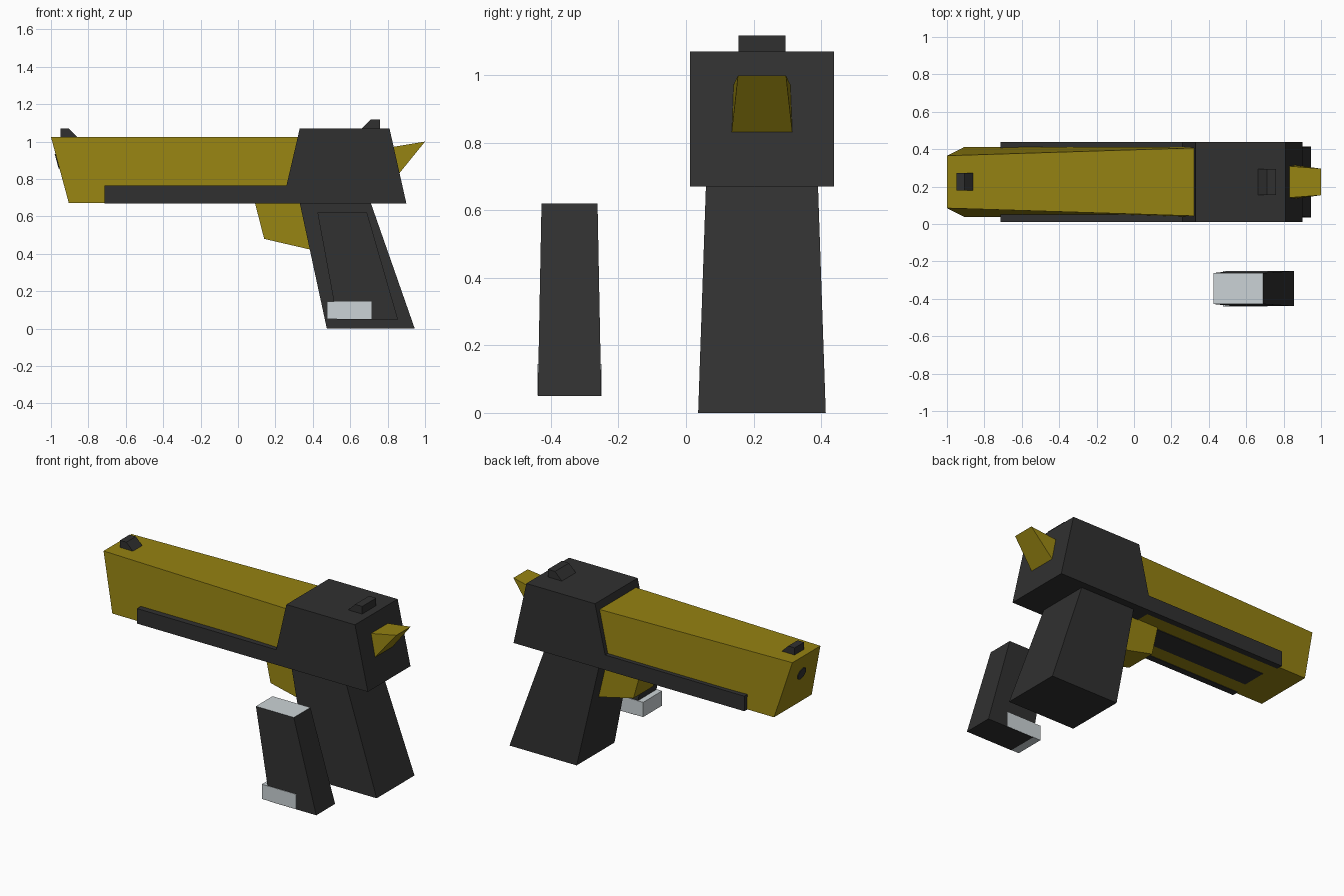
import bpy, bmesh, math
from mathutils import Matrix, Vector

if "Cube" in bpy.data.objects:
    bpy.data.objects.remove(bpy.data.objects["Cube"])


def material(name, rgb):
    m = bpy.data.materials.new(name)
    m.diffuse_color = (*rgb, 1)
    m.use_nodes = True
    m.node_tree.nodes["Principled BSDF"].inputs["Base Color"].default_value = m.diffuse_color
    return m


GOLD = material("dull gold", (0.30, 0.225, 0.006))
DARK = material("charcoal", (0.030, 0.030, 0.030))
PALE = material("pale grey", (0.60, 0.65, 0.67))
GUN_Y, MAG_Y = 0.225, -0.345


def finish(name, bm, *mats):
    bmesh.ops.recalc_face_normals(bm, faces=bm.faces)
    mesh = bpy.data.meshes.new(name)
    bm.to_mesh(mesh)
    bm.free()
    for m in mats:
        mesh.materials.append(m)
    ob = bpy.data.objects.new(name, mesh)
    bpy.context.collection.objects.link(ob)
    return ob


def slab(name, profile, half, mat, y=GUN_Y):
    """Side profile of (x, z) points, widened in y by one half width or one per point."""
    if not isinstance(half, (list, tuple)):
        half = [half] * len(profile)
    bm = bmesh.new()
    left = [bm.verts.new((x, y - h, z)) for (x, z), h in zip(profile, half)]
    right = [bm.verts.new((x, y + h, z)) for (x, z), h in zip(profile, half)]
    bm.faces.new(left)
    bm.faces.new(right[::-1])
    n = len(profile)
    for i in range(n):
        j = (i + 1) % n
        bm.faces.new((left[i], right[i], right[j], left[j]))
    return finish(name, bm, mat)


def rect(x0, x1, z0, z1):
    return [(x0, z0), (x1, z0), (x1, z1), (x0, z1)]


# Slide and rear housing
slab("slide", [(-1, 1.025), (0.33, 1.025), (0.33, 0.673), (-0.905, 0.673)],
     [0.14, 0.182, 0.188, 0.188], GOLD)
slab("rear_housing", [(0.33, 1.07), (0.81, 1.07), (0.90, 0.67), (0.237, 0.67)], 0.213, DARK)

# Side rails and the strip beneath the slide
for side, label in ((-1, "front"), (1, "back")):
    slab(label + "_rail", rect(-0.715, 0.30, 0.67, 0.765), 0.02, DARK, GUN_Y + side * 0.193)
slab("under_strip", rect(-0.69, 0.30, 0.669, 0.676), 0.077, DARK)

# Grip and trigger
slab("grip", [(0.33, 0.672), (0.71, 0.672), (0.945, 0), (0.475, 0)],
     [0.166, 0.166, 0.189, 0.189], DARK)
slab("trigger", [(0.09, 0.675), (0.14, 0.48), (0.42, 0.415), (0.37, 0.675)],
     [0.09, 0.1, 0.1, 0.09], GOLD)

# Hammer
slab("hammer", [(1.0, 1.0), (0.82, 0.97), (0.85, 0.83), (0.862, 0.83)],
     [0.071, 0.085, 0.09, 0.09], GOLD)

# Sights
slab("front_sight", [(-0.95, 1.02), (-0.95, 1.07), (-0.905, 1.07), (-0.86, 1.025), (-0.86, 1.02)],
     0.047, DARK)
slab("rear_sight", [(0.66, 1.068), (0.71, 1.118), (0.76, 1.118), (0.76, 1.068)], 0.07, DARK)

# Muzzle opening, lying on the sloped front face
bm = bmesh.new()
normal = Vector((-0.352, 0, -0.095)).normalized()
place = Matrix.Translation((-0.965, GUN_Y, 0.895)) @ normal.to_track_quat('Z', 'Y').to_matrix().to_4x4()
bmesh.ops.create_cone(bm, cap_ends=True, segments=8, radius1=0.04, radius2=0.04,
                      depth=0.009, matrix=place)
finish("muzzle_opening", bm, DARK)

# Separate magazine with a pale top and foot
mag = slab("magazine", [(0.425, 0.62), (0.69, 0.62), (0.855, 0.05), (0.53, 0.05)],
           [0.083, 0.083, 0.094, 0.094], DARK, MAG_Y)
mag.data.materials.append(PALE)
for f in mag.data.polygons:
    if f.normal.z > 0.9:
        f.material_index = 1
slab("magazine_foot", rect(0.475, 0.715, 0.052, 0.145), 0.095, PALE, MAG_Y)
